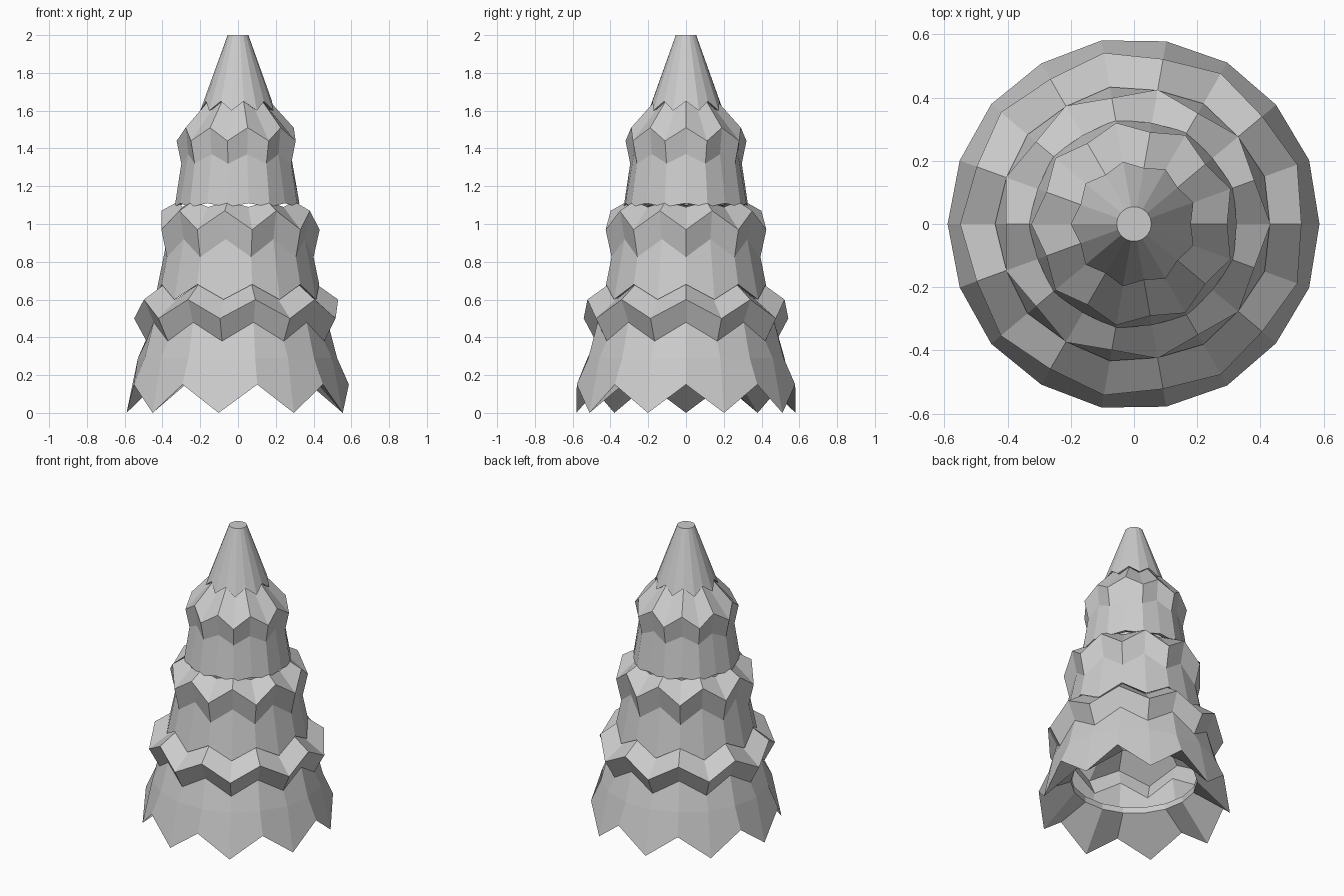
import bpy, bmesh
from math import cos, sin, pi

cube = bpy.data.objects.get("Cube")
if cube:
    bpy.data.objects.remove(cube, do_unlink=True)

POINTS = 9  # zigzag tips around each tier

grey = bpy.data.materials.new("plain grey")
grey.use_nodes = True
GREY = (0.6, 0.6, 0.6, 1)
grey.diffuse_color = GREY
grey.node_tree.nodes["Principled BSDF"].inputs["Base Color"].default_value = GREY


def zigzag_tier(name, rings, capped=False):
    """Loft rings of (tip radius, tip z, notch radius, notch z, tips face +x)."""
    bm = bmesh.new()
    loops = []
    for tip_r, tip_z, notch_r, notch_z, flipped in rings:
        loop = []
        for i in range(2 * POINTS):
            a = pi + i * pi / POINTS
            is_tip = (i % 2 == 0) != flipped
            r, z = (tip_r, tip_z) if is_tip else (notch_r, notch_z)
            loop.append(bm.verts.new((r * cos(a), r * sin(a), z)))
        loops.append(loop)
    for upper, lower in zip(loops, loops[1:]):
        for i in range(2 * POINTS):
            j = (i + 1) % (2 * POINTS)
            bm.faces.new((upper[i], lower[i], lower[j], upper[j]))
    if capped:
        bm.faces.new(loops[0])
    mesh = bpy.data.meshes.new(name)
    bm.to_mesh(mesh)
    bm.free()
    mesh.materials.append(grey)
    obj = bpy.data.objects.new(name, mesh)
    bpy.context.collection.objects.link(obj)
    return obj


# Pointed top with a small flat end
zigzag_tier("treetop", [
    (.055, 2, .055, 2, False),
    (.2, 1.6, .18, 1.65, False),
    (.17, 1.61, .155, 1.655, False),
], capped=True)

# Each tier: sloped shoulder, overhanging lip, flared skirt, turned-in hem
zigzag_tier("upper_tier", [
    (.18, 1.605, .168, 1.65, False),
    (.325, 1.44, .295, 1.51, False),
    (.3, 1.32, .28, 1.37, False),
    (.335, 1.09, .325, 1.11, False),
    (.3, 1.1, .29, 1.12, False),
])
zigzag_tier("middle_tier", [
    (.315, 1.09, .315, 1.12, True),
    (.432, .97, .405, 1.07, True),
    (.4, .825, .375, .92, True),
    (.44, .6, .43, .68, False),
    (.4, .62, .39, .69, False),
])
zigzag_tier("lower_tier", [
    (.42, .605, .41, .685, False),
    (.55, .5, .53, .6, False),
    (.485, .38, .475, .48, False),
])

# Bottom skirt with its underside and the rim of the opening
zigzag_tier("bottom_skirt", [
    (.485, .38, .475, .48, False),
    (.53, .29, .525, .29, False),
    (.59, 0, .587, .15, False),
    (.39, .22, .39, .22, False),
    (.39, .26, .39, .26, False),
])
